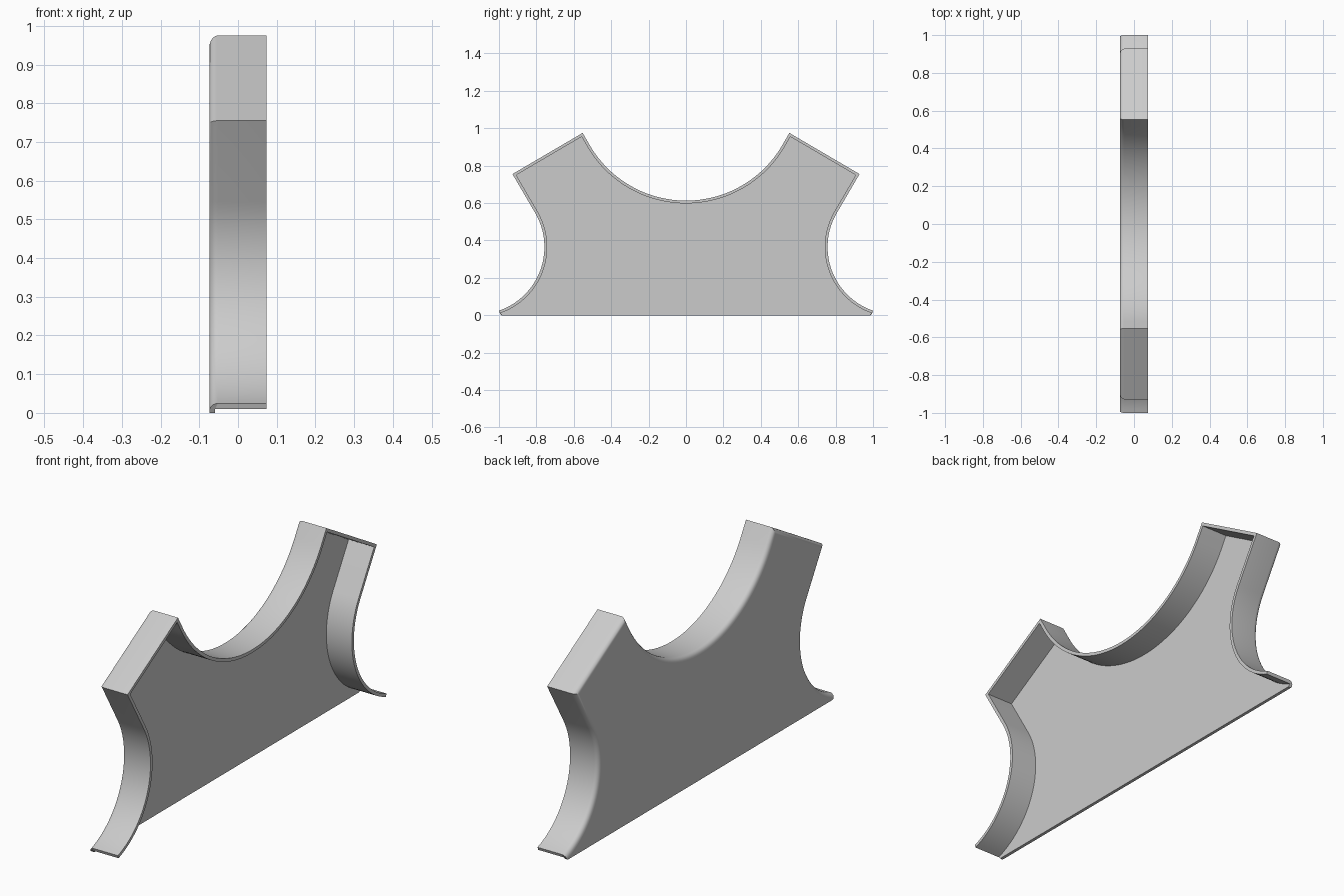
import bpy, bmesh, math
from mathutils import Vector

if "Cube" in bpy.data.objects:
    bpy.data.objects.remove(bpy.data.objects["Cube"])


def arc(cy, cz, r, a0, a1, n):
    return [Vector((cy + r * math.cos(math.radians(a0 + (a1 - a0) * i / n)),
                    cz + r * math.sin(math.radians(a0 + (a1 - a0) * i / n))))
            for i in range(n + 1)]


def offset(path, d):
    """Shift an open polyline to its left by d with mitred corners."""
    normals = [Vector((-(b - a).y, (b - a).x)).normalized()
               for a, b in zip(path, path[1:])]
    out = []
    for i, p in enumerate(path):
        n0, n1 = normals[max(i - 1, 0)], normals[min(i, len(normals) - 1)]
        out.append(p + (n0 + n1) * (d / (1 + n0.dot(n1))))
    return out


# Outline in (y, z): side scoop, slanted shoulder, half of the top scoop; then mirrored
end = math.degrees(math.acos(-0.117 / 0.36))
half = arc(1.117, 0.365, 0.36, 360 - end, 150, 28)
half += [Vector((0.928, 0.755)), Vector((0.5525, 0.975))]
half += arc(0, 1.208, 0.595, -30, -90, 24)
path = half + [Vector((-p.x, p.y)) for p in reversed(half[:-1])]

# Wall section as (inward offset, x): inner floor corner -> rim -> rounded outer edge
X0, X1, T, R = -0.074, 0.074, 0.015, 0.022
section = [(T, X0 + T), (T, X1), (0, X1)]
for i in range(6):
    a = math.radians(90 * i / 5)
    section.append((R - R * math.cos(a), X0 + R - R * math.sin(a)))

bm = bmesh.new()
rows = [[bm.verts.new((x, p.x, p.y)) for p in offset(path, d)] for d, x in section]
for r0, r1 in zip(rows, rows[1:]):
    for i in range(len(path) - 1):
        bm.faces.new((r0[i], r0[i + 1], r1[i + 1], r1[i])).smooth = True

# Flat web plate, its bottom edge and the wall ends
inner = [bm.verts.new((X0 + T, s * 0.985, 0)) for s in (1, -1)]
outer = [bm.verts.new((X0, s * 0.985, 0)) for s in (1, -1)]
bm.faces.new(rows[0] + [inner[1], inner[0]])
bm.faces.new(rows[-1] + [outer[1], outer[0]])
bm.faces.new((inner[0], inner[1], outer[1], outer[0]))
for k, e in ((0, 0), (1, -1)):
    col = [r[e] for r in rows]
    bm.faces.new((inner[k], col[0], col[3], *col[4:], outer[k]))
    bm.faces.new(col[:4])

bmesh.ops.recalc_face_normals(bm, faces=bm.faces[:])
for e in bm.edges:
    e.smooth = e.calc_face_angle(0) < math.radians(28)

mesh = bpy.data.meshes.new("bracket_shell")
bm.to_mesh(mesh)
bm.free()
bpy.context.collection.objects.link(bpy.data.objects.new("bracket_shell", mesh))
